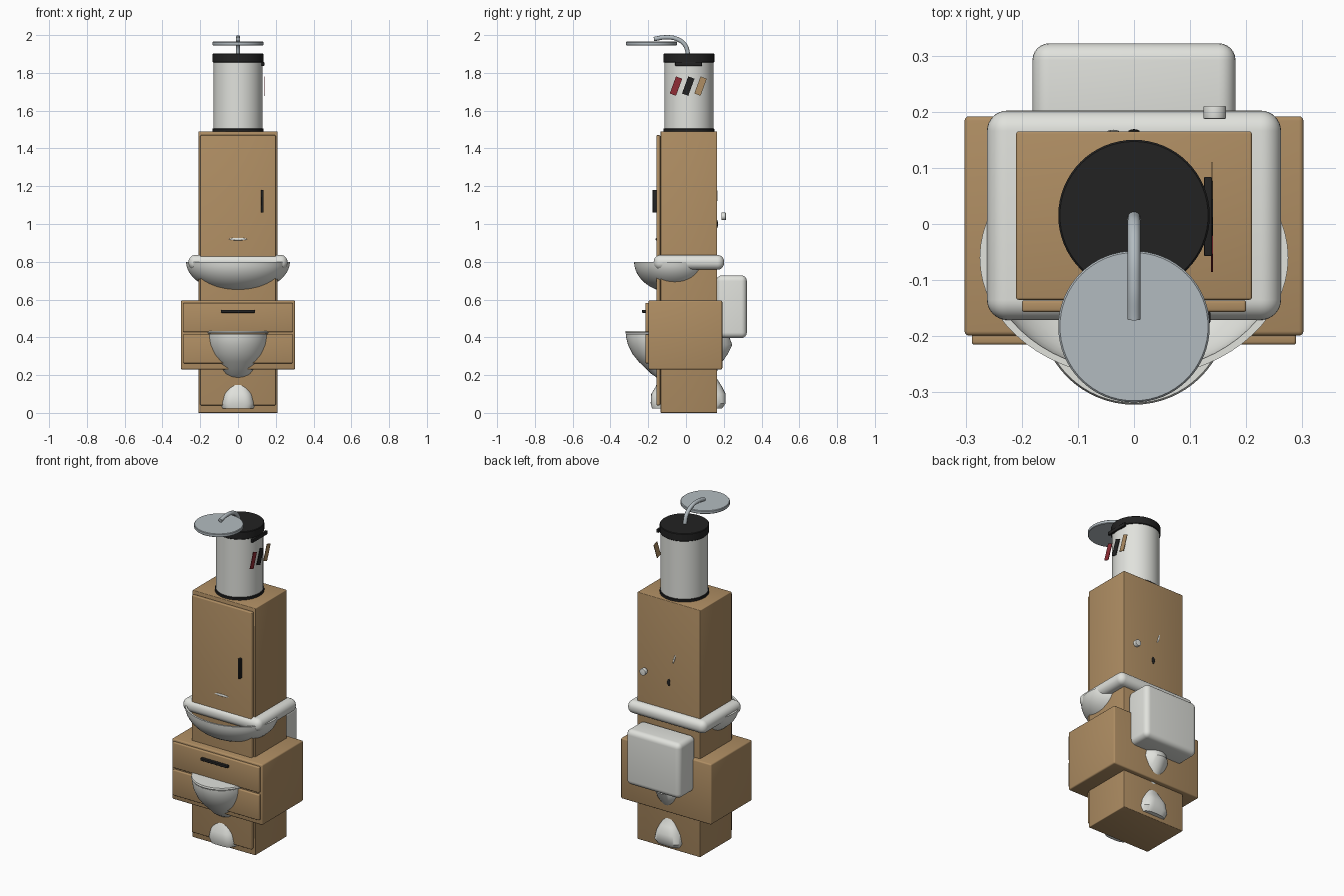
import bpy, bmesh, math

cube = bpy.data.objects.get("Cube")
if cube:
    bpy.data.objects.remove(cube, do_unlink=True)


def material(name, rgb):
    m = bpy.data.materials.new(name)
    m.use_nodes = True
    m.diffuse_color = (*rgb, 1)
    m.node_tree.nodes["Principled BSDF"].inputs["Base Color"].default_value = (*rgb, 1)
    return m


wood = material("tan wood", (0.43, 0.27, 0.125))
white = material("white ceramic", (0.75, 0.76, 0.72))
steel = material("brushed steel", (0.45, 0.50, 0.53))
black = material("black plastic", (0.016, 0.016, 0.016))
red = material("dark red", (0.28, 0.025, 0.035))


def finish(name, bm, mat, bevel=0, segments=3):
    bmesh.ops.recalc_face_normals(bm, faces=bm.faces)
    mesh = bpy.data.meshes.new(name)
    bm.to_mesh(mesh)
    bm.free()
    ob = bpy.data.objects.new(name, mesh)
    bpy.context.collection.objects.link(ob)
    mesh.materials.append(mat)
    bpy.ops.object.select_all(action="DESELECT")
    bpy.context.view_layer.objects.active = ob
    ob.select_set(True)
    if bevel:
        mod = ob.modifiers.new("rounding", "BEVEL")
        mod.width, mod.segments = bevel, segments
        bpy.ops.object.modifier_apply(modifier=mod.name)
    bpy.ops.object.shade_smooth_by_angle(angle=math.radians(40))
    return ob


def box(name, x, y, z, mat, bevel=0, segments=3):
    """Box from (low, high) ranges on each axis."""
    bm = bmesh.new()
    bmesh.ops.create_cube(bm, size=1)
    for v in bm.verts:
        for i, (lo, hi) in enumerate((x, y, z)):
            v.co[i] = lo + (v.co[i] + 0.5) * (hi - lo)
    return finish(name, bm, mat, bevel, segments)


def loft(name, rings, mat, n=64):
    """Skin egg-shaped rings: z, half width, front y, back y, widest y, squareness."""
    bm = bmesh.new()
    loops = []
    for z, hx, y0, y1, yc, p in rings:
        loop = []
        for i in range(n):
            a = 2 * math.pi * i / n
            c, s = math.cos(a), math.sin(a)
            x = hx * math.copysign(abs(c) ** (2 / p), c)
            ry = (y1 - yc) if s > 0 else (yc - y0)
            y = yc + ry * math.copysign(abs(s) ** (2 / p), s)
            loop.append(bm.verts.new((x, y, z)))
        loops.append(loop)
    for a, b in zip(loops, loops[1:]):
        for i in range(n):
            j = (i + 1) % n
            bm.faces.new((a[i], a[j], b[j], b[i]))
    bm.faces.new(loops[0])
    bm.faces.new(loops[-1])
    return finish(name, bm, mat)


def disc(name, y, r, z0, z1, mat, edge=0.003):
    steps = ((z0, r - edge), (z0 + edge, r), (z1 - edge, r), (z1, r - edge))
    return loft(name, [(z, q, y - q, y + q, y, 2) for z, q in steps], mat)


# Tall cabinet with its door
box("tall_cabinet", (-0.21, 0.21), (-0.135, 0.165), (0, 1.49), wood, 0.004)
box("tall_door", (-0.2, 0.2), (-0.157, -0.136), (0.04, 1.47), wood, 0.005)
box("door_handle", (0.122, 0.136), (-0.177, -0.155), (1.06, 1.18), black, 0.003)

# Wide cabinet with two drawers
box("wide_cabinet", (-0.302, 0.302), (-0.199, 0.192), (0.23, 0.595), wood, 0.008)
for name, z0, z1 in (("lower_drawer", 0.262, 0.416), ("upper_drawer", 0.428, 0.582)):
    box(name, (-0.289, 0.289), (-0.215, -0.195), (z0, z1), wood, 0.005)
box("drawer_handle", (-0.09, 0.09), (-0.232, -0.213), (0.53, 0.545), black, 0.003)

# Basin: rounded rim slab and a hollow half-ellipsoid bowl
box("basin_rim", (-0.262, 0.262), (-0.171, 0.202), (0.758, 0.836), white, 0.036, 8)
basin = []
for depth, scale, sign in ((0.165, 1, 1), (0.14, 0.95, -1)):
    for i in range(13)[::sign]:
        a = math.pi / 2 * i / 12
        k = scale * max(math.sin(a), 0.02)
        basin.append((0.8 - depth * math.cos(a), 0.275 * k,
                      -0.06 - 0.215 * k, -0.06 + 0.215 * k, -0.06, 2))
loft("basin_bowl", basin, white)

# Toilet: foot, waist and bowl in one skin, then seat and tank
loft("toilet_body", [
    (0.022, 0.09, -0.18, 0.19, 0.01, 4),
    (0.05, 0.1, -0.187, 0.21, 0.01, 4),
    (0.10, 0.09, -0.184, 0.21, 0.01, 3.5),
    (0.14, 0.075, -0.16, 0.19, 0.01, 3),
    (0.18, 0.07, -0.145, 0.165, 0, 2.5),
    (0.206, 0.085, -0.183, 0.16, -0.06, 2.5),
    (0.235, 0.095, -0.212, 0.17, -0.1, 2.2),
    (0.27, 0.122, -0.25, 0.192, -0.13, 2),
    (0.31, 0.143, -0.282, 0.22, -0.14, 2),
    (0.36, 0.158, -0.307, 0.245, -0.15, 2),
    (0.40, 0.163, -0.317, 0.23, -0.155, 2),
    (0.418, 0.163, -0.318, 0.18, -0.155, 2),
], white)
loft("toilet_seat", [
    (0.42, 0.165, -0.319, 0.14, -0.155, 2),
    (0.425, 0.168, -0.322, 0.14, -0.155, 2),
    (0.434, 0.165, -0.319, 0.14, -0.155, 2),
], white)
box("toilet_tank", (-0.181, 0.181), (0.16, 0.322), (0.396, 0.728), white, 0.03, 6)

# Small fittings showing through the cabinet
bm = bmesh.new()
bmesh.ops.create_cone(bm, cap_ends=True, segments=24, radius1=0.02, radius2=0.02, depth=0.023)
knob = finish("back_knob", bm, white, 0.002)
knob.rotation_euler.x = math.pi / 2
knob.location = (0.144, 0.199, 1.04)


def plate(name, size, location, tilt, mat):
    """Thin flat ellipsoid lying against a wall."""
    bm = bmesh.new()
    bmesh.ops.create_uvsphere(bm, u_segments=16, v_segments=8, radius=0.5)
    ob = finish(name, bm, mat)
    ob.scale, ob.location, ob.rotation_euler.y = size, location, tilt


plate("front_sliver", (0.095, 0.008, 0.014), (0, -0.157, 0.92), 0, white)
plate("back_sliver", (0.01, 0.006, 0.06), (-0.037, 0.165, 1.15), -0.3, white)
plate("back_stud", (0.02, 0.008, 0.045), (0, 0.165, 1.0), 0, black)

# Waste bin
disc("bin_base", 0.015, 0.135, 1.487, 1.506, black)
disc("bin_body", 0.015, 0.13, 1.5, 1.86, white)
disc("bin_lid", 0.015, 0.135, 1.855, 1.902, black)
box("bin_tab", (0.125, 0.139), (-0.057, 0.084), (1.837, 1.858), black, 0.002)
for name, y, mat in (("red_stripe", -0.053, red), ("black_stripe", 0.012, black),
                     ("tan_stripe", 0.077, wood)):
    stripe = box(name, (-0.0015, 0.0015), (-0.0175, 0.0175), (-0.048, 0.048), mat)
    stripe.location = (0.139, y, 1.73)
    stripe.rotation_euler.x = math.radians(-20)

# Shower head on a bent arm
disc("shower_head", -0.183, 0.135, 1.945, 1.965, steel)
curve = bpy.data.curves.new("shower_arm", "CURVE")
curve.dimensions = "3D"
curve.bevel_depth, curve.bevel_resolution, curve.use_fill_caps = 0.0115, 4, True
path = ((0.012, 1.895), (-0.005, 1.947), (-0.05, 1.98), (-0.11, 1.988), (-0.17, 1.979))
spline = curve.splines.new("BEZIER")
spline.bezier_points.add(len(path) - 1)
for point, (y, z) in zip(spline.bezier_points, path):
    point.co = (0, y, z)
    point.handle_left_type = point.handle_right_type = "AUTO"
curve.materials.append(steel)
bpy.context.collection.objects.link(bpy.data.objects.new("shower_arm", curve))
